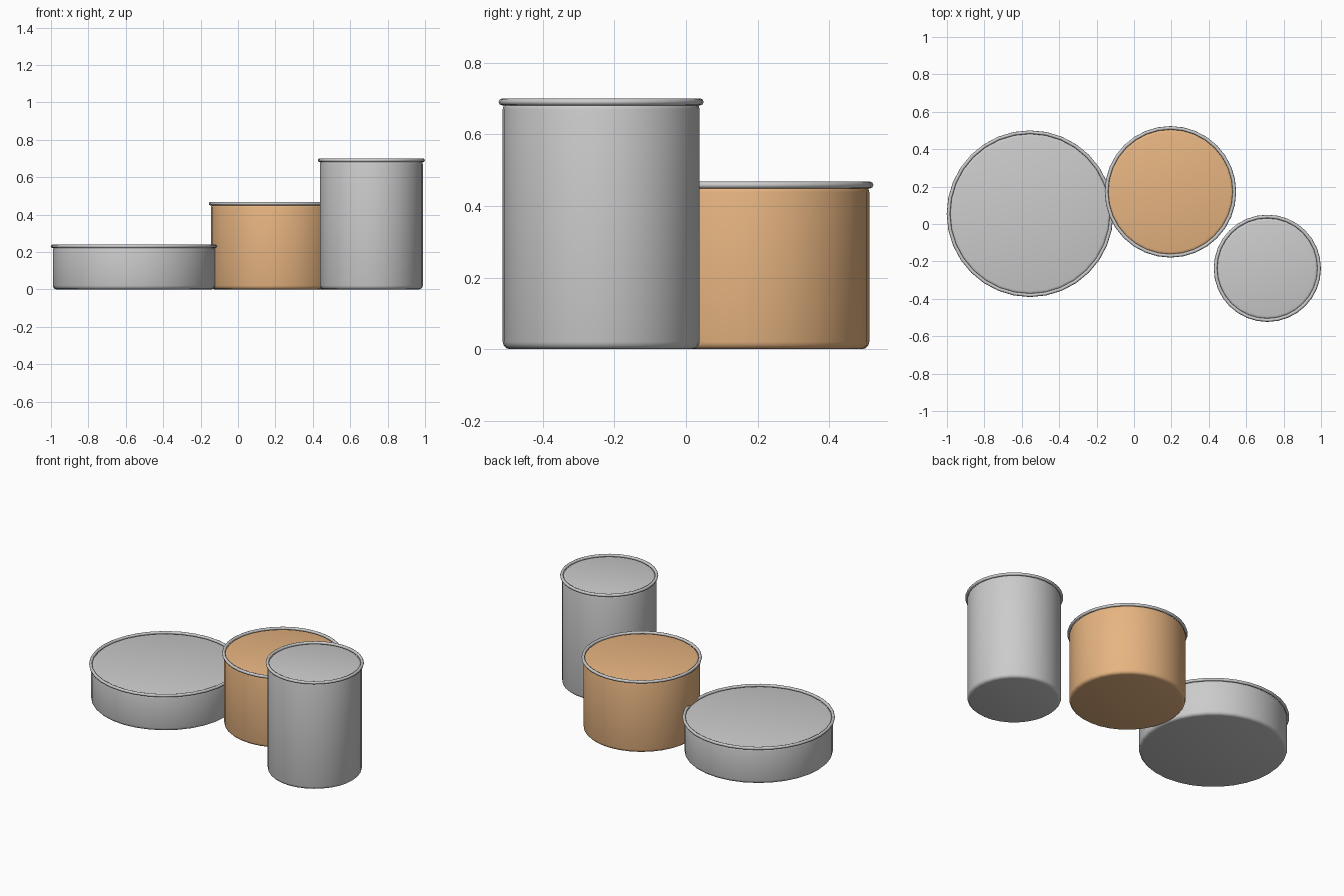
import bpy
import math

if "Cube" in bpy.data.objects:
    bpy.data.objects.remove(bpy.data.objects["Cube"])

SIDES = 32
TUBE = 0.0095   # rim thickness radius
ROUND = 0.02    # edge rounding of the bodies

tan = bpy.data.materials.new("tan")
tan.diffuse_color = (0.8, 0.46, 0.22, 1)
tan.use_nodes = True
tan.node_tree.nodes["Principled BSDF"].inputs["Base Color"].default_value = tan.diffuse_color


def canister(name, x, y, radius, height, material=None):
    # closed body with softened top and bottom edges
    body_h = height - TUBE
    bpy.ops.mesh.primitive_cylinder_add(vertices=SIDES, radius=radius, depth=body_h,
                                        location=(x, y, body_h / 2))
    body = bpy.context.object
    body.name = name + "_body"
    bevel = body.modifiers.new("soft_edges", 'BEVEL')
    bevel.width = ROUND
    bevel.segments = 3
    bevel.limit_method = 'ANGLE'
    bevel.angle_limit = math.radians(40)
    bpy.ops.object.modifier_apply(modifier=bevel.name)
    bpy.ops.object.shade_smooth_by_angle(angle=math.radians(35))
    if material:
        body.data.materials.append(material)

    # rolled metal rim around the top edge
    bpy.ops.mesh.primitive_torus_add(major_segments=SIDES, minor_segments=8,
                                     major_radius=radius + 0.002, minor_radius=TUBE,
                                     location=(x, y, body_h))
    rim = bpy.context.object
    rim.name = name + "_rim"
    bpy.ops.object.shade_smooth_by_angle(angle=math.radians(50))


canister("wide_canister", -0.556, 0.055, 0.434, 0.24)
canister("middle_canister", 0.195, 0.172, 0.340, 0.468, tan)
canister("tall_canister", 0.713, -0.237, 0.275, 0.70)
